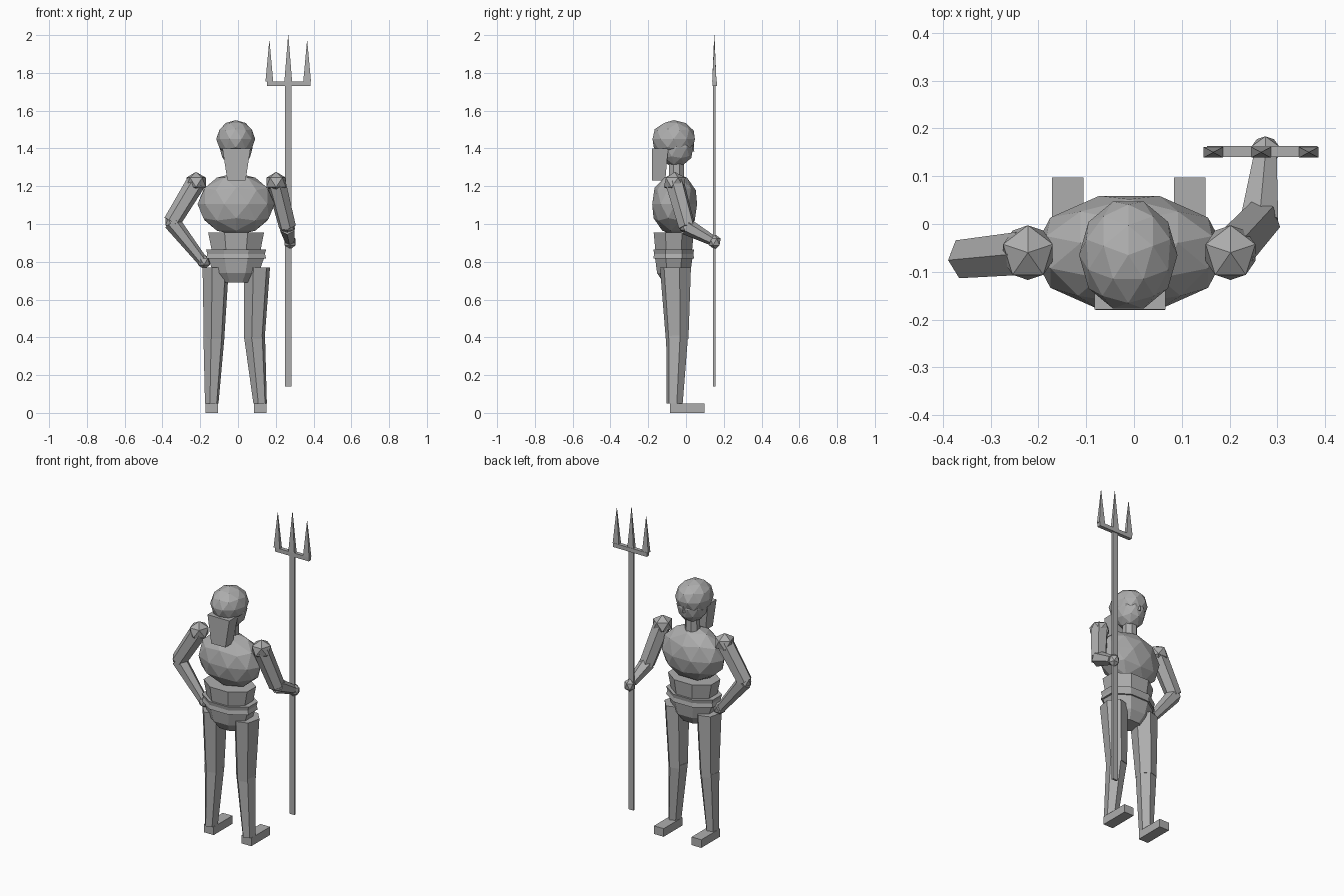
import bpy, bmesh, math
from mathutils import Vector, Matrix

if "Cube" in bpy.data.objects:
    bpy.data.objects.remove(bpy.data.objects["Cube"])

mat = bpy.data.materials.new("stone grey")
mat.diffuse_color = (0.42, 0.42, 0.42, 1)
mat.use_nodes = True
mat.node_tree.nodes["Principled BSDF"].inputs["Base Color"].default_value = mat.diffuse_color


def finish(name, bm):
    bmesh.ops.recalc_face_normals(bm, faces=bm.faces[:])
    me = bpy.data.meshes.new(name)
    bm.to_mesh(me)
    bm.free()
    me.materials.append(mat)
    ob = bpy.data.objects.new(name, me)
    bpy.context.collection.objects.link(ob)
    return ob


def ball(name, c, r, sub=1):
    bm = bmesh.new()
    m = Matrix.Translation(c) @ Matrix.Diagonal((*r, 1)) @ Matrix.Rotation(math.radians(18), 4, 'Z')
    bmesh.ops.create_icosphere(bm, subdivisions=sub, radius=1, matrix=m)
    return finish(name, bm)


def loft(name, rings, sides=8, turn=0.5):
    """Rings of (centre, x radius, y radius), stacked upwards."""
    bm = bmesh.new()
    loops = []
    for c, rx, ry in rings:
        loops.append([bm.verts.new((c[0] + rx * math.cos(a), c[1] + ry * math.sin(a), c[2]))
                      for a in (2 * math.pi * (i + turn) / sides for i in range(sides))])
    for a, b in zip(loops, loops[1:]):
        for i in range(sides):
            j = (i + 1) % sides
            bm.faces.new((a[i], a[j], b[j], b[i]))
    bm.faces.new(loops[0])
    bm.faces.new(loops[-1])
    return finish(name, bm)


def limb(name, p, q, r1, r2, sides=6):
    p, q = Vector(p), Vector(q)
    d = q - p
    bm = bmesh.new()
    m = Matrix.Translation((p + q) / 2) @ d.to_track_quat('Z', 'Y').to_matrix().to_4x4()
    bmesh.ops.create_cone(bm, cap_ends=True, segments=sides, radius1=r1, radius2=r2,
                          depth=d.length, matrix=m)
    return finish(name, bm)


def box(name, lo, hi):
    lo, hi = Vector(lo), Vector(hi)
    bm = bmesh.new()
    bmesh.ops.create_cube(bm, size=1, matrix=Matrix.Translation((lo + hi) / 2) @ Matrix.Diagonal((*(hi - lo), 1)))
    return finish(name, bm)


# head, hair and hanging plait
ball("face", (-0.01, -0.05, 1.405), (0.088, 0.092, 0.105), 2)
ball("hair_cap", (-0.012, -0.065, 1.45), (0.103, 0.118, 0.10), 2)
loft("plait", [((-0.008, -0.145, 1.23), 0.068, 0.05),
               ((-0.008, -0.137, 1.40), 0.105, 0.06)], 4)
limb("nose", (-0.01, 0.028, 1.385), (-0.01, 0.035, 1.425), 0.016, 0.006, 4)
loft("neck", [((-0.01, -0.05, 1.2), 0.045, 0.045), ((-0.01, -0.05, 1.34), 0.042, 0.042)])

# torso
ball("chest", (-0.01, -0.06, 1.105), (0.204, 0.125, 0.165), 2)
loft("waist", [((-0.01, -0.065, 0.86), 0.14, 0.105), ((-0.01, -0.065, 0.955), 0.16, 0.115)])
loft("belt", [((-0.01, -0.065, 0.818), 0.172, 0.117), ((-0.01, -0.065, 0.842), 0.165, 0.112),
              ((-0.01, -0.065, 0.865), 0.172, 0.117)])
loft("hips", [((-0.01, -0.065, 0.69), 0.085, 0.06), ((-0.01, -0.065, 0.74), 0.13, 0.095),
              ((-0.01, -0.065, 0.825), 0.162, 0.108)])

# legs and feet: side, top x, knee x, ankle x
for side, tx, kx, ax in (("left", -0.118, -0.127, -0.139), ("right", 0.1, 0.087, 0.117)):
    loft(side + "_thigh", [((kx, -0.047, 0.39), 0.056, 0.062), ((tx, -0.056, 0.77), 0.072, 0.085)], 6, 0.25)
    loft(side + "_shin", [((ax, -0.06, 0.05), 0.037, 0.044), ((kx, -0.047, 0.41), 0.058, 0.06)], 6, 0.25)
    box(side + "_foot", (ax - 0.033, -0.085, 0), (ax + 0.033, 0.097, 0.05))

# arms: shoulder, elbow, wrist
for side, s, e, w in (("left", (-0.222, -0.06, 1.22), (-0.35, -0.072, 1.01), (-0.185, -0.07, 0.80)),
                      ("right", (0.202, -0.06, 1.22), (0.262, 0.005, 0.985), (0.274, 0.135, 0.915))):
    ball(side + "_shoulder", s, (0.061, 0.064, 0.056))
    limb(side + "_upper_arm", s, e, 0.052, 0.046)
    ball(side + "_elbow", e, (0.04, 0.04, 0.04))
    limb(side + "_forearm", e, w, 0.045, 0.028)
ball("left_hand", (-0.18, -0.07, 0.80), (0.036, 0.036, 0.04))
ball("right_hand", (0.275, 0.153, 0.905), (0.034, 0.034, 0.041))

# fork with three tines
box("fork_shaft", (0.249, 0.144, 0.14), (0.284, 0.156, 1.74))
box("fork_crossbar", (0.153, 0.14, 1.73), (0.384, 0.163, 1.755))
for i, (x, top) in enumerate(((0.166, 1.97), (0.266, 2.0), (0.366, 1.97))):
    loft(f"fork_tine_{i + 1}", [((x, 0.15, 1.754), 0.029, 0.016), ((x, 0.15, top), 0.001, 0.001)], 4)
